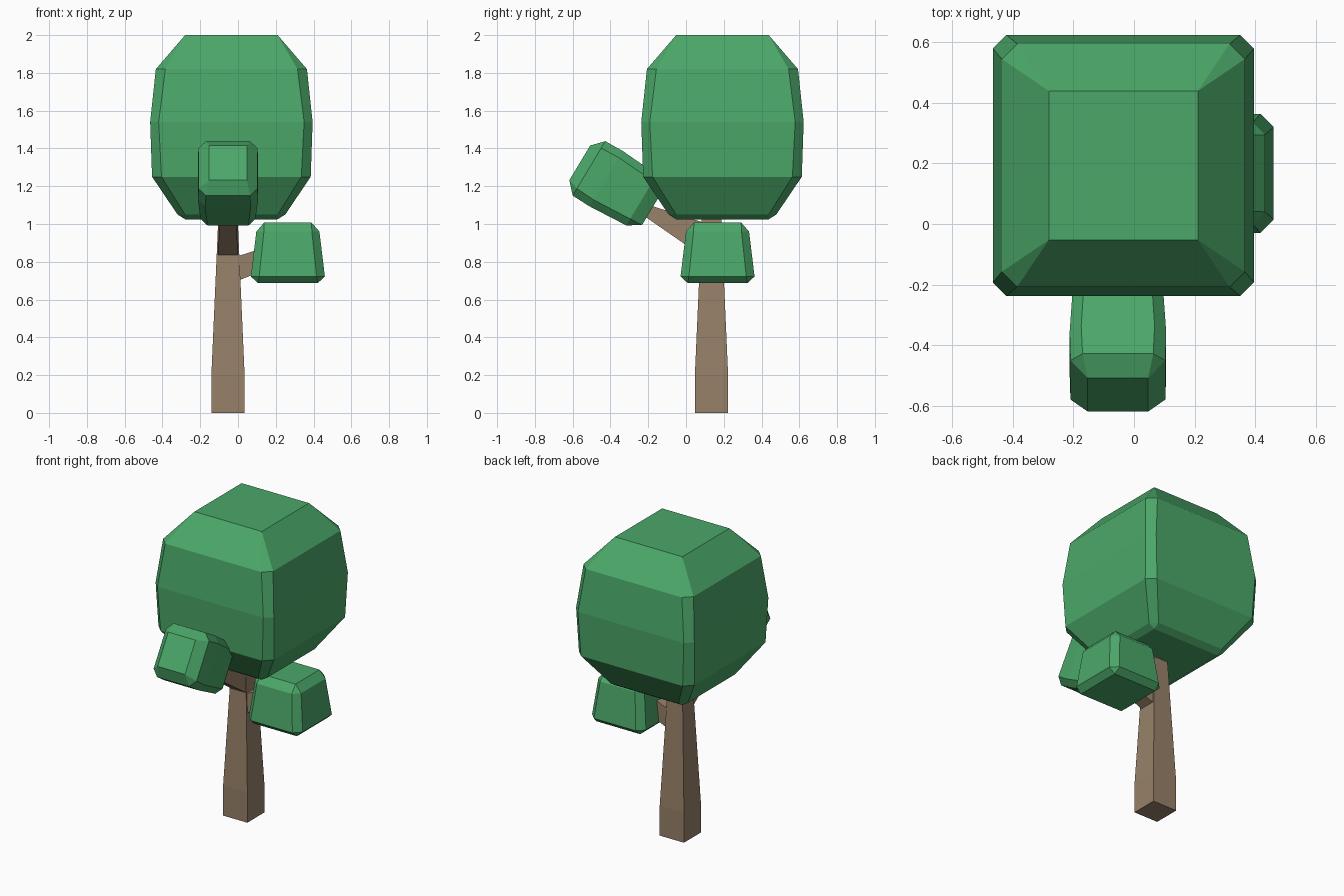
import bpy, bmesh
from mathutils import Vector, Matrix
from math import radians

if "Cube" in bpy.data.objects:
    bpy.data.objects.remove(bpy.data.objects["Cube"])


def material(name, color):
    m = bpy.data.materials.new(name)
    m.diffuse_color = (*color, 1)
    m.use_nodes = True
    m.node_tree.nodes["Principled BSDF"].inputs["Base Color"].default_value = m.diffuse_color
    return m


LEAF = material("leaf_green", (0.07, 0.39, 0.14))
BARK = material("bark_brown", (0.31, 0.22, 0.14))


def loft(name, rings, mat):
    """Skin rings of equal length, cap both ends, weld collapsed corners."""
    bm = bmesh.new()
    vs = [[bm.verts.new(p) for p in r] for r in rings]
    n = len(rings[0])
    for a, b in zip(vs, vs[1:]):
        for i in range(n):
            j = (i + 1) % n
            bm.faces.new((a[i], a[j], b[j], b[i]))
    bm.faces.new(vs[0][::-1])
    bm.faces.new(vs[-1])
    bmesh.ops.remove_doubles(bm, verts=bm.verts, dist=0.0005)
    bmesh.ops.recalc_face_normals(bm, faces=bm.faces)
    me = bpy.data.meshes.new(name)
    bm.to_mesh(me)
    bm.free()
    me.materials.append(mat)
    ob = bpy.data.objects.new(name, me)
    bpy.context.collection.objects.link(ob)
    return ob


def square(z, h, f, sx=1.0):
    """Square of half-size h with corners cut so the flats are 2f long."""
    pts = [(h, -f), (h, f), (f, h), (-f, h), (-h, f), (-h, -f), (-f, -h), (f, -h)]
    return [Vector((x * sx, y, z)) for x, y in pts]


def foliage(name, levels, matrix, sx=1.0):
    loft(name, [[matrix @ p for p in square(z, h, f, sx)] for z, h, f in levels], LEAF)


# trunk
loft("trunk", [[Vector((-0.053 + h * a, 0.135 + h * b, z))
                for a, b in ((-1, -1), (1, -1), (1, 1), (-1, 1))]
               for z, h in ((0, 0.088), (0.2, 0.088), (1.06, 0.05))], BARK)

# branches
loft("front_branch", [[Vector((-0.053 + s * w, y, z)) for s, z in
                       ((-1, z0), (1, z0), (1, z1), (-1, z1))]
                      for y, w, z0, z1 in ((0.085, 0.054, 0.83, 1.01), (-0.24, 0.04, 1.055, 1.115))], BARK)
loft("side_branch", [[Vector((x, 0.135 + s * w, z)) for s, z in
                      ((-1, z0), (1, z0), (1, z1), (-1, z1))]
                     for x, w, z0, z1 in ((0.0, 0.055, 0.70, 0.83), (0.13, 0.045, 0.752, 0.872))], BARK)

# main crown
foliage("main_crown", [(1.025, 0.245, 0.245), (1.05, 0.285, 0.245), (1.25, 0.42, 0.37),
                       (1.54, 0.43, 0.385), (1.82, 0.40, 0.35), (2.0, 0.245, 0.245)],
        Matrix.Translation((-0.035, 0.193, 0)))

# right foliage clump
foliage("side_clump", [(0.687, 0.158, 0.158), (0.722, 0.196, 0.152),
                       (0.96, 0.167, 0.127), (1.008, 0.125, 0.125)],
        Matrix.Translation((0.264, 0.167, 0)))

# front clump, tilted so its axis follows the branch outward
foliage("front_clump", [(0.0, 0.112, 0.112), (0.07, 0.157, 0.117), (0.29, 0.171, 0.13),
                        (0.395, 0.168, 0.125), (0.452, 0.107, 0.107)],
        Matrix.Translation((-0.053, -0.175, 1.091)) @ Matrix.Rotation(radians(59), 4, 'X'), 0.93)
